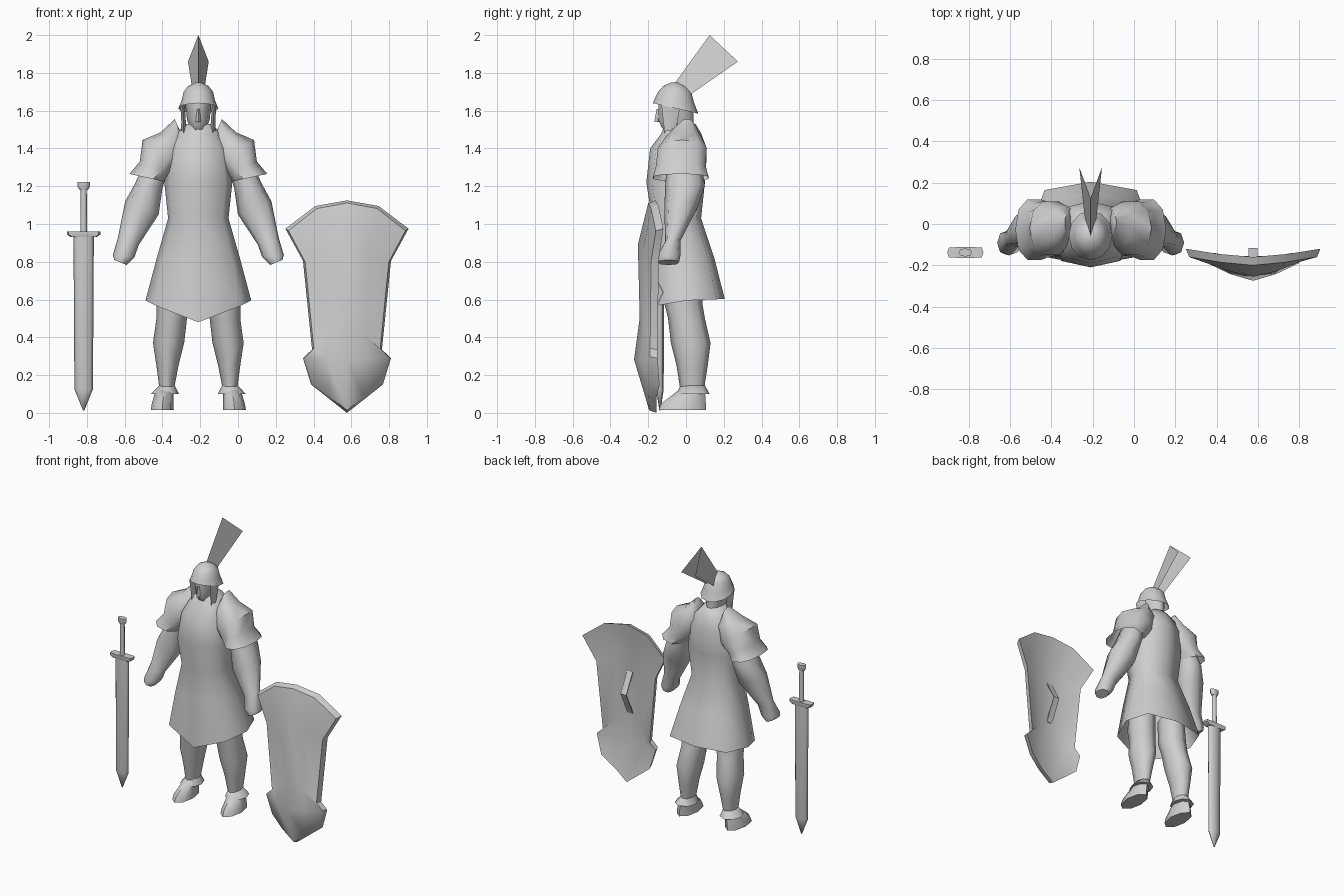
import bpy, bmesh, math

CX = -0.21            # centre line of the figure
SHIELD_X, SWORD_X, SWORD_Y = 0.577, -0.817, -0.138

grey = bpy.data.materials.new("plain_grey")
grey.diffuse_color = (0.62, 0.62, 0.62, 1)


def make(name, verts, faces, angle=40):
    """Mesh object with consistent normals and angle-limited smooth shading."""
    me = bpy.data.meshes.new(name)
    bm = bmesh.new()
    vs = [bm.verts.new(v) for v in verts]
    for f in faces:
        bm.faces.new([vs[i] for i in f])
    bmesh.ops.recalc_face_normals(bm, faces=bm.faces)
    bm.to_mesh(me)
    bm.free()
    me.materials.append(grey)
    me.shade_smooth()
    me.set_sharp_from_angle(angle=math.radians(angle))
    ob = bpy.data.objects.new(name, me)
    bpy.context.collection.objects.link(ob)
    return ob


def loft(name, rings, n=8, cap_start=True, cap_end=True, mirror=False, angle=65, power=1):
    """Ring: (xa, za, xb, zb, y_front, y_back[, tilt, front_drop]); power < 1 squares it."""
    verts = []
    for xa, za, xb, zb, yf, yb, *extra in rings:
        tilt, drop = extra if extra else (0, 0)
        for i in range(n):
            t = 2 * math.pi * i / n
            c, s = (math.copysign(abs(v) ** power, v) for v in
                    (round(math.cos(t), 6), round(math.sin(t), 6)))
            dy = -s * (yb - yf) / 2
            verts.append(((xa + xb) / 2 + c * (xa - xb) / 2, (yf + yb) / 2 + dy,
                          (za + zb) / 2 + c * (za - zb) / 2 + tilt * dy
                          - (drop * (1 - abs(c)) if s > 0 else 0)))
    faces = [(r * n + i, r * n + (i + 1) % n, (r + 1) * n + (i + 1) % n, (r + 1) * n + i)
             for r in range(len(rings) - 1) for i in range(n)]
    if cap_start:
        faces.append(range(n))
    if cap_end:
        faces.append(range((len(rings) - 1) * n, len(rings) * n))
    if mirror:
        make("left_" + name, verts, faces, angle)
        make("right_" + name, [(2 * CX - x, y, z) for x, y, z in verts], faces, angle)
    else:
        make(name, verts, faces, angle)


def level(z, hw, yf, yb, *extra, cx=CX):
    """Horizontal ring centred on cx."""
    return (cx + hw, z, cx - hw, z, yf, yb, *extra)


# Tunic with flared skirt and pointed front hem
loft("tunic", [
    level(0.595, 0.28, -0.20, 0.205, 0.04, 0.107),
    level(0.82, 0.22, -0.19, 0.15),
    level(1.03, 0.16, -0.18, 0.08),
    level(1.22, 0.18, -0.21, 0.10),
    level(1.40, 0.155, -0.19, 0.11),
    level(1.48, 0.12, -0.13, 0.08),
    level(1.53, 0.07, -0.11, 0.05)], n=8, cap_start=False, power=0.65)

# Shoulder pieces: raised collar, cap and flared lower tier
loft("shoulder_sleeve", [
    (-0.085, 1.555, -0.105, 1.51, -0.03, 0.04),
    (-0.01, 1.485, -0.15, 1.42, -0.11, 0.085),
    (0.085, 1.445, -0.12, 1.31, -0.155, 0.115),
    (0.10, 1.33, -0.06, 1.26, -0.165, 0.11),
    (0.155, 1.265, -0.03, 1.225, -0.18, 0.125)], n=10, cap_end=False, mirror=True,
    angle=50, power=0.85)

# Arms ending in fists
loft("arm", [
    (0.06, 1.36, -0.06, 1.32, -0.10, 0.08),
    (0.125, 1.215, -0.02, 1.19, -0.11, 0.10),
    (0.177, 1.12, 0.0, 1.05, -0.115, 0.06),
    (0.215, 0.93, 0.105, 0.89, -0.11, -0.03),
    (0.243, 0.835, 0.128, 0.825, -0.152, -0.03),
    (0.235, 0.81, 0.17, 0.783, -0.148, -0.037)], mirror=True, angle=55, power=0.85)

# Legs, ankle cuffs and shoes
loft("leg", [
    (0.0, 0.75, -0.17, 0.75, -0.11, 0.08),
    (0.012, 0.58, -0.165, 0.58, -0.115, 0.087),
    (0.012, 0.50, -0.15, 0.50, -0.095, 0.10),
    (0.03, 0.37, -0.135, 0.37, -0.08, 0.13),
    (0.012, 0.25, -0.105, 0.25, -0.05, 0.115),
    (-0.005, 0.12, -0.08, 0.12, -0.03, 0.095)], mirror=True)
loft("ankle_cuff", [
    (-0.002, 0.145, -0.085, 0.145, -0.03, 0.10),
    (0.042, 0.10, -0.107, 0.10, -0.05, 0.125)], mirror=True)
loft("shoe", [
    (0.042, 0.015, -0.08, 0.015, -0.145, 0.105),
    (0.036, 0.05, -0.078, 0.05, -0.13, 0.105),
    (0.015, 0.12, -0.08, 0.12, -0.04, 0.10)], mirror=True, angle=50)

# Head, nose and helmet
loft("head", [
    level(1.47, 0.065, -0.10, 0.05),
    level(1.515, 0.045, -0.135, 0.045),
    level(1.55, 0.06, -0.15, 0.045),
    level(1.65, 0.07, -0.15, 0.04)], n=10)
loft("nose", [
    level(1.54, 0.014, -0.168, -0.13),
    level(1.61, 0.008, -0.155, -0.13)], n=4)
loft("helmet", [
    level(1.612, 0.106, -0.175, 0.065, -0.23, 0),
    level(1.655, 0.088, -0.165, 0.042, -0.1, 0),
    level(1.70, 0.078, -0.148, 0.027),
    level(1.73, 0.055, -0.12, -0.005),
    level(1.749, 0.015, -0.08, -0.045)], n=12, cap_start=False)
loft("cheek_guard", [
    (CX + 0.095, 1.63, CX + 0.072, 1.63, -0.13, -0.03),
    (CX + 0.09, 1.54, CX + 0.066, 1.54, -0.12, -0.045),
    (CX + 0.093, 1.46, CX + 0.063, 1.45, -0.11, -0.065)], n=4, mirror=True, angle=40)

# Plume: two sheets spreading backward from a shared ridge
make("plume", [(CX, -0.06, 1.745), (CX, 0.125, 2.0)]
     + [(CX + s * x, y, z) for s in (1, -1) for x, y, z in ((0.055, 0.275, 1.86), (0.028, 0.03, 1.69))],
     [(0, 1, 2, 3), (0, 1, 4, 5)])

# Shield: rows of edge-mid-spine points, inset front face and flatter back face
rows = [((1.125, -0.20), (0.168, 1.095, -0.185), (0.326, 0.975, -0.16))]
for (sz, sy), (ew, ez, ey) in [((0.90, -0.255), (0.233, 0.805, -0.185)),
                               ((0.50, -0.245), (0.185, 0.335, -0.19)),
                               ((0.275, -0.275), (0.233, 0.29, -0.19)),
                               ((0.0, -0.195), (0.19, 0.15, -0.18))]:
    rows.append(((sz, sy), (ew / 2, (sz + ez) / 2, (sy + ey) / 2 - 0.01), (ew, ez, ey)))
verts = []
for scale, dy, limit in ((0.95, 0, -1), (1, 0.04, -0.195)):
    for (sz, sy), mid, edge in rows:
        for sx, (w, z, y) in ((-1, edge), (-1, mid), (1, (0, sz, sy)), (1, mid), (1, edge)):
            verts.append((SHIELD_X + sx * w * scale, max(y + dy, limit),
                          0.57 + (z - 0.57) * (scale + 1) / 2))
faces = [tuple(k + r * 5 + c for r, c in ((i, j), (i, j + 1), (i + 1, j + 1), (i + 1, j)))
         for k in (0, 25) for i in range(4) for j in range(4)]
rim = [0, 1, 2, 3, 4, 9, 14, 19, 24, 23, 22, 21, 20, 15, 10, 5]
faces += [(a, b, b + 25, a + 25) for a, b in zip(rim, rim[1:] + rim[:1])]
make("shield", verts, faces, 48)

# Bent grip on the back of the shield
path = [(-0.20, 0.78), (-0.125, 0.64), (-0.20, 0.48)]
verts = [(SHIELD_X + sx * 0.022, y + d, z) for y, z in path
         for sx, d in ((-1, 0), (1, 0), (1, 0.008), (-1, 0.008))]
faces = [(k + i, k + (i + 1) % 4, k + 4 + (i + 1) % 4, k + 4 + i) for k in (0, 4) for i in range(4)]
make("shield_grip", verts, faces + [(0, 1, 2, 3), (8, 9, 10, 11)], 20)


def sword_part(name, sections, angle=30, power=1):
    """Sections: (z, half width, half depth)."""
    loft(name, [level(z, w, SWORD_Y - d, SWORD_Y + d, cx=SWORD_X) for z, w, d in sections],
         angle=angle, power=power)


# Sword: blade, guard, handle and pommel
sword_part("sword_blade", [(0.012, 0.003, 0.003), (0.125, 0.049, 0.02), (0.94, 0.054, 0.022)], 85, 0.8)
sword_part("sword_guard", [(0.93, 0.068, 0.022), (0.945, 0.088, 0.027), (0.96, 0.088, 0.027)], 40, 0.3)
sword_part("sword_handle", [(0.95, 0.018, 0.016), (1.19, 0.016, 0.015)], 60)
sword_part("sword_pommel", [(1.18, 0.022, 0.014), (1.20, 0.034, 0.02), (1.222, 0.034, 0.02)], 50)
